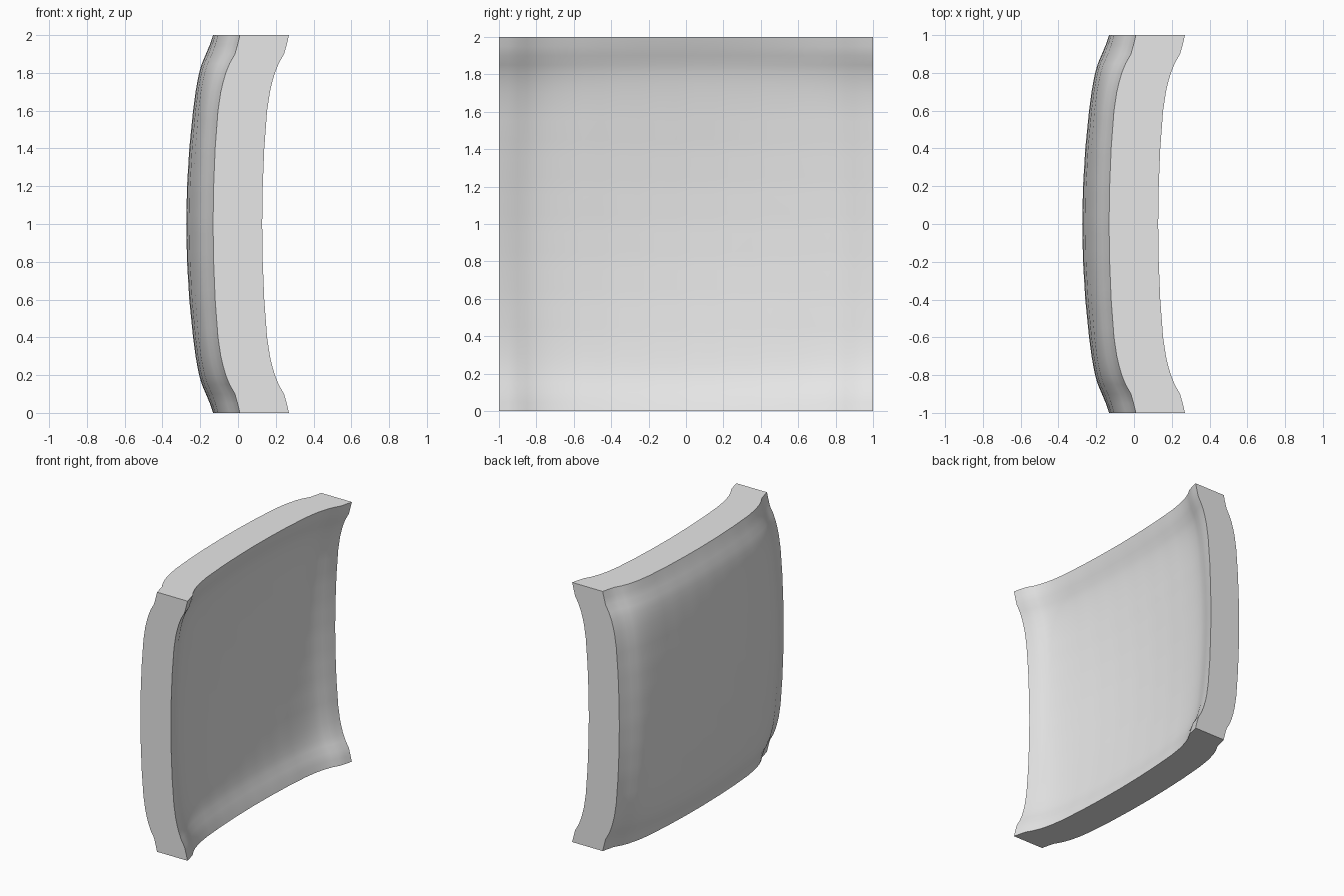
import bpy
import bmesh

cube = bpy.data.objects.get("Cube")
if cube:
    bpy.data.objects.remove(cube, do_unlink=True)

THICKNESS = 0.26
RIM_X = 0.27
SEGMENTS = 40

# Dish depth from the middle (0) to the rim (1)
STEPS = [0, 0.2, 0.4, 0.6, 0.72, 0.83, 0.9, 0.95, 1]
RIM_PROFILE = [-0.142, -0.139, -0.131, -0.116, -0.098, -0.066, -0.026, -0.012, 0]
MIDDLE_PROFILE = [-0.142, -0.138, -0.126, -0.106, -0.09, -0.068, -0.038, -0.017, 0]


def sample(profile, t):
    t = min(abs(t), 1)
    for i in range(len(STEPS) - 1):
        if t <= STEPS[i + 1]:
            f = (t - STEPS[i]) / (STEPS[i + 1] - STEPS[i])
            return profile[i] + f * (profile[i + 1] - profile[i])
    return profile[-1]


def depth(along, across):
    """Profile along one axis, blended from the middle line out to the rim."""
    blend = across * across
    return (1 - blend) * sample(MIDDLE_PROFILE, along) + blend * sample(RIM_PROFILE, along)


# Dished panel: a curved sheet extruded to an even thickness
bm = bmesh.new()
bmesh.ops.create_grid(bm, x_segments=SEGMENTS, y_segments=SEGMENTS, size=1)
for v in bm.verts:
    y, z = v.co.x, v.co.y
    v.co = (RIM_X + depth(y, z) + depth(z, y), y, z + 1)

extruded = bmesh.ops.extrude_face_region(bm, geom=bm.faces[:], use_keep_orig=True)
back_verts = [g for g in extruded["geom"] if isinstance(g, bmesh.types.BMVert)]
bmesh.ops.translate(bm, verts=back_verts, vec=(-THICKNESS, 0, 0))
bmesh.ops.recalc_face_normals(bm, faces=bm.faces[:])

mesh = bpy.data.meshes.new("dished_panel")
bm.to_mesh(mesh)
bm.free()
panel = bpy.data.objects.new("dished_panel", mesh)
bpy.context.collection.objects.link(panel)

# Plain light grey
grey = bpy.data.materials.new("light_grey")
grey.use_nodes = True
grey.diffuse_color = (0.8, 0.8, 0.8, 1)
grey.node_tree.nodes["Principled BSDF"].inputs["Base Color"].default_value = (0.8, 0.8, 0.8, 1)
mesh.materials.append(grey)

# Smooth faces with crisp rim edges
bpy.ops.object.select_all(action="DESELECT")
panel.select_set(True)
bpy.context.view_layer.objects.active = panel
bpy.ops.object.shade_smooth_by_angle(angle=0.7)
